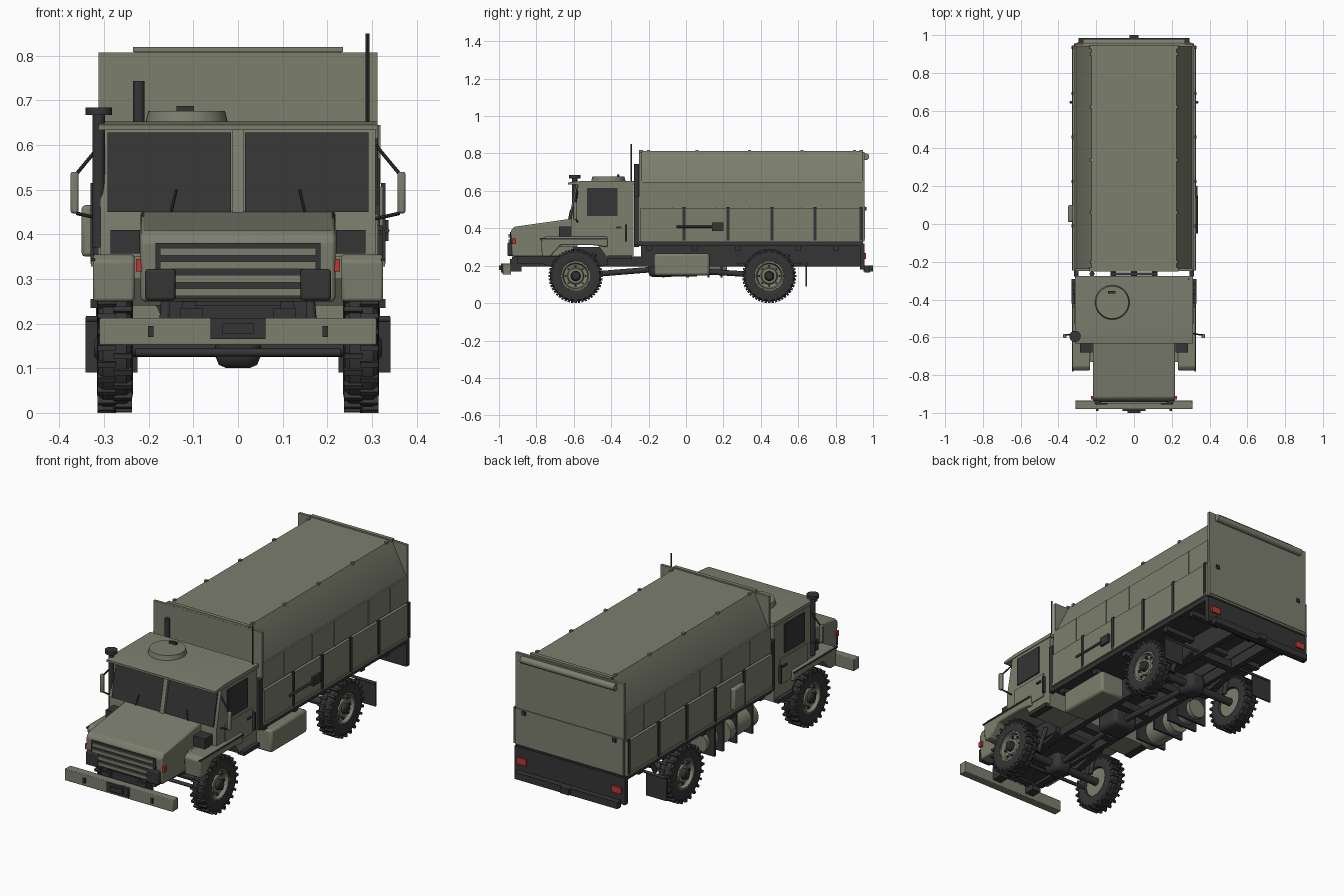
import bpy, bmesh, math
from mathutils import Vector, Matrix

if "Cube" in bpy.data.objects:
    bpy.data.objects.remove(bpy.data.objects["Cube"])


def material(name, rgb):
    m = bpy.data.materials.new(name)
    m.diffuse_color = (*rgb, 1)
    m.use_nodes = True
    m.node_tree.nodes["Principled BSDF"].inputs["Base Color"].default_value = m.diffuse_color
    return m


OLIVE = material("olive", (0.20, 0.21, 0.155))
DARK = material("dark", (0.035, 0.035, 0.035))
RED = material("red", (0.5, 0.04, 0.03))


def finish(name, bm, mat, mirror=False, bevel=0):
    bmesh.ops.recalc_face_normals(bm, faces=bm.faces[:])
    me = bpy.data.meshes.new(name)
    bm.to_mesh(me)
    bm.free()
    ob = bpy.data.objects.new(name, me)
    bpy.context.collection.objects.link(ob)
    me.materials.append(mat)
    if bevel:
        b = ob.modifiers.new("bevel", 'BEVEL')
        b.width, b.segments = bevel, 2
    if mirror:
        ob.modifiers.new("mirror", 'MIRROR').use_mirror_merge = False
    return ob


def add_box(bm, x, y, z, rot=Matrix()):
    c = Vector([(a + b) / 2 for a, b in (x, y, z)])
    s = [abs(b - a) for a, b in (x, y, z)]
    bmesh.ops.create_cube(bm, size=1, matrix=rot @ Matrix.Translation(c) @ Matrix.Diagonal((*s, 1)))


def box(name, x, y, z, mat=OLIVE, mirror=False, bevel=0):
    bm = bmesh.new()
    add_box(bm, x, y, z)
    return finish(name, bm, mat, mirror, bevel)


def prism(name, pts, axis, a, b, mat=OLIVE, mirror=False, bevel=0):
    """Extrude a profile: yz points along x, or xz points along y."""
    bm = bmesh.new()
    co = (lambda p, t: (t, p[0], p[1])) if axis == 'x' else (lambda p, t: (p[0], t, p[1]))
    f = bm.faces.new([bm.verts.new(co(p, a)) for p in pts])
    g = bmesh.ops.extrude_face_region(bm, geom=[f])
    d = (b - a, 0, 0) if axis == 'x' else (0, b - a, 0)
    bmesh.ops.translate(bm, vec=d, verts=[v for v in g['geom'] if isinstance(v, bmesh.types.BMVert)])
    return finish(name, bm, mat, mirror, bevel)


def rod(name, path, r, mat=DARK, mirror=False, segs=16, r2=None):
    """Straight cylinders joining the points of a path."""
    bm = bmesh.new()
    for p, q in zip(path, path[1:]):
        p, q = Vector(p), Vector(q)
        m = Matrix.Translation((p + q) / 2) @ (q - p).to_track_quat('Z', 'Y').to_matrix().to_4x4()
        bmesh.ops.create_cone(bm, cap_ends=True, segments=segs, radius1=r,
                              radius2=r if r2 is None else r2, depth=(q - p).length, matrix=m)
    return finish(name, bm, mat, mirror)


def lathe(name, prof, c, mat, segs=40):
    """Spin (x, radius) points about an x axis through c, mirrored."""
    bm = bmesh.new()
    vs = [bm.verts.new((x, c[0], c[1] + r)) for x, r in prof]
    es = [bm.edges.new(e) for e in zip(vs, vs[1:])]
    bmesh.ops.spin(bm, geom=vs + es, cent=(0, *c), axis=(1, 0, 0), angle=2 * math.pi, steps=segs)
    bmesh.ops.remove_doubles(bm, verts=bm.verts[:], dist=1e-5)
    return finish(name, bm, mat, True)


# Wheels, tread lugs, hubs and axles
for tag, wy in (("front", -0.59), ("rear", 0.445)):
    c = (wy, 0.145)
    lathe(tag + "_tire", [(.24, .078), (.235, .1), (.24, .128), (.25, .137), (.302, .137),
                          (.312, .128), (.316, .1), (.311, .078), (.29, .074), (.25, .074), (.24, .078)], c, DARK)
    lathe(tag + "_rim", [(.25, 0), (.25, .076), (.309, .078), (.309, .07), (.29, .064),
                         (.286, .045), (.298, .04), (.3, .03), (.3, 0)], c, OLIVE)
    lathe(tag + "_hub", [(.298, .027), (.316, .025), (.322, .018), (.322, 0)], c, DARK, 16)
    bm = bmesh.new()
    for i in range(48):
        rot = Matrix.Translation((0, *c)) @ Matrix.Rotation(2 * math.pi * i / 48, 4, 'X')
        add_box(bm, (.237, .279) if i % 2 else (.273, .315), (-.006, .006), (.118, .145), rot)
    finish(tag + "_tread_lugs", bm, DARK, True)
    bm = bmesh.new()
    for i in range(8):
        rot = Matrix.Translation((0, *c)) @ Matrix.Rotation(math.pi * i / 4, 4, 'X')
        add_box(bm, (.284, .297), (-.005, .005), (.049, .059), rot)
    finish(tag + "_wheel_nuts", bm, DARK, True)
    rod(tag + "_axle", [(-.25, *c), (.25, *c)], .02)
    box(tag + "_differential", (-.05, .05), (wy - .055, wy + .055), (.1, .2), DARK, bevel=.025)
    prism(tag + "_leaf_spring", [(wy - .17, .205), (wy, .165), (wy + .17, .205), (wy + .17, .217),
                                 (wy, .19), (wy - .17, .217)], 'x', .115, .15, DARK, True)
    rod(tag + "_shock_absorber", [(.17, wy + .05, .14), (.16, wy + .1, .26)], .012, DARK, True)

# Chassis
box("chassis_rail", (.095, .125), (-.93, .95), (.195, .25), DARK, True)
box("body_subframe", (.09, .125), (-.24, .94), (.25, .31), DARK, True)
for y in (-.9, -.3, -.02, .25, .62, .92):
    box("chassis_crossmember", (-.1, .1), (y - .02, y + .02), (.2, .24), DARK)
for y in (-.2, .05, .28, .6, .8):
    box("floor_bearer", (-.3, .3), (y - .015, y + .015), (.28, .315), DARK)
box("engine_block", (-.155, .155), (-.9, -.42), (.21, .3), DARK)
box("transfer_case", (-.07, .07), (-.2, -.06), (.14, .24), DARK, bevel=.02)
rod("rear_driveshaft", [(0, -.08, .18), (0, .4, .15)], .015)
rod("front_driveshaft", [(0, -.18, .18), (0, -.55, .15)], .015)
rod("steering_rod", [(-.23, -.66, .135), (.23, -.66, .135)], .009)
box("side_locker", (.17, .312), (-.17, .125), (.148, .265), bevel=.012)
rod("fuel_tank", [(-.235, -.17, .205), (-.235, .06, .205)], .063, OLIVE, segs=28)
rod("air_tank", [(-.225, .09, .2), (-.225, .22, .2)], .05, OLIVE, segs=24)
for y in (-.12, .01, .12, .19):
    box("tank_bracket", (-.3, -.12), (y - .006, y + .006), (.137, .29), DARK)
box("mud_flap", (.225, .342), (.64, .648), (.09, .215), DARK, True)
rod("mud_flap_bar", [(.1, .645, .21), (.34, .645, .21)], .007, DARK, True)

# Cargo body: floor, boards, canopy, end walls
box("cargo_floor", (-.318, .318), (-.25, .945), (.305, .333), DARK)
prism("canopy", [(-.308, .33), (-.308, .645), (-.225, .812), (.225, .812), (.308, .645), (.308, .33)],
      'y', -.24, .945)
for tag, y in (("front", -.25), ("rear", .94)):
    box(tag + "_end_wall", (-.312, .312), (y, y + .014), (.33, .807))
box("lower_sideboard", (.305, .325), (-.245, .945), (.34, .507), OLIVE, True)
box("upper_sideboard", (.3, .316), (-.245, .945), (.512, .645), OLIVE, True)
box("sideboard_rail", (.305, .329), (-.245, .945), (.328, .342), OLIVE, True)
for y in (-.01, .225, .46, .69, .935):
    box("sideboard_post", (.32, .33), (y - .008, y + .008), (.335, .515), DARK, True)
for y in (-.07, .16, .34, .62, .8):
    box("upper_board_seam", (.312, .319), (y - .002, y + .002), (.512, .645), OLIVE, True)
for y in (-.2, .06, .34, .62, .9):
    box("roof_clip", (.218, .232), (y - .008, y + .008), (.806, .818), OLIVE, True)
for y in (-.243, .935):
    box("roof_end_strip", (-.235, .235), (y - .008, y + .012), (.808, .819))
rod("rolled_rear_curtain", [(-.27, .962, .783), (.27, .962, .783)], .018, OLIVE)
box("tailgate", (-.31, .31), (.95, .958), (.34, .52))
box("tailgate_latch", (.25, .27), (.955, .964), (.495, .515), DARK, True)
box("rear_valance", (-.318, .318), (.93, .955), (.18, .32), DARK)
box("tail_light", (.245, .3), (.953, .963), (.235, .268), RED, True)
box("rear_bumper", (-.295, .295), (.955, .985), (.165, .2), DARK)
box("tow_hitch", (-.025, .025), (.95, 1.0), (.17, .2), DARK)
box("jerry_can", (-.35, -.322), (.01, .1), (.35, .465), bevel=.008)
rod("shovel_shaft", [(.333, -.05, .408), (.333, .15, .408)], .006)
box("shovel_blade", (.325, .337), (.14, .2), (.385, .432), DARK)

# Cab
prism("cab_shell", [(-.615, .31), (-.615, .445), (-.575, .64), (-.282, .64), (-.282, .24),
                    (-.42, .24), (-.47, .31)], 'x', -.308, .308)
prism("cab_roof", [(-.632, .634), (-.632, .645), (-.56, .653), (-.275, .653), (-.275, .634)], 'x', -.312, .312)
prism("windshield_glass", [(-.621, .45), (-.583, .628), (-.57, .628), (-.6, .45)], 'x', .016, .292, DARK, True)
prism("windshield_divider", [(-.628, .445), (-.588, .635), (-.57, .635), (-.6, .445)], 'x', -.012, .012)
box("door", (.3, .313), (-.55, -.33), (.315, .445), OLIVE, True)
box("door_window", (.3, .314), (-.53, -.365), (.465, .615), DARK, True)
box("door_handle", (.31, .32), (-.375, -.345), (.4, .41), DARK, True)
box("door_hinge", (.31, .325), (-.325, -.315), (.33, .42), DARK, True)
box("cab_step", (.29, .33), (-.42, -.29), (.235, .255), DARK, True)
box("rear_cab_rack", (-.12, .12), (-.272, -.256), (.3, .57), DARK)
box("rear_cab_post", (.295, .318), (-.278, -.25), (.31, .57), DARK, True)
rod("roof_hatch", [(-.115, -.415, .65), (-.115, -.415, .676)], .092, OLIVE, segs=40, r2=.086)
box("hatch_handle", (-.138, -.098), (-.368, -.355), (.674, .687), DARK)
rod("exhaust_stack", [(-.222, -.264, .3), (-.222, -.264, .743)], .013)
rod("intake_snorkel", [(-.312, -.595, .37), (-.312, -.595, .67)], .014)
rod("snorkel_cap", [(-.312, -.595, .667), (-.312, -.595, .684)], .03, segs=24)
rod("antenna", [(.29, -.292, .6), (.29, -.292, .85)], .004, segs=8)
rod("mirror_arm", [(.308, -.58, .6), (.362, -.588, .535), (.362, -.588, .447), (.308, -.58, .435)],
    .004, DARK, True, 8)
box("side_mirror", (.357, .375), (-.603, -.582), (.447, .54), OLIVE, True, .005)
rod("windshield_wiper", [(.15, -.627, .45), (.138, -.617, .5)], .003, DARK, True, 6)

# Hood, grille and fenders
prism("hood", [(-.93, .25), (-.938, .385), (-.92, .408), (-.6, .453), (-.6, .25)], 'x', -.218, .218, bevel=.008)
box("grille_recess", (-.185, .185), (-.942, -.92), (.255, .38), DARK)
for i in range(4):
    z = .262 + i * .03
    box("grille_slat", (-.175, .175), (-.949, -.935), (z, z + .017))
box("headlight_housing", (.14, .208), (-.955, -.92), (.252, .322), DARK, True, .006)
box("marker_light", (.212, .228), (-.93, -.91), (.317, .345), RED, True)
prism("front_fender", [(-.77, .25), (-.775, .34), (-.755, .355), (-.42, .355), (-.42, .3), (-.5, .31),
                       (-.67, .31), (-.725, .25)], 'x', .232, .325, OLIVE, True, .006)
box("fender_inner", (.2, .24), (-.73, -.58), (.3, .35), OLIVE, True)
box("fender_trim", (.32, .328), (-.78, -.42), (.34, .347), DARK, True)
box("fender_box", (.22, .285), (-.68, -.61), (.357, .41), DARK, True)

# Front bumper
box("front_bumper", (-.31, .31), (-.98, -.935), (.152, .212), bevel=.003)
box("winch_plate", (-.062, .062), (-.99, -.97), (.165, .212), DARK)
box("winch_fairlead", (-.035, .035), (-1.0, -.98), (.177, .2), DARK)
box("bumper_shackle", (.189, .201), (-.99, -.97), (.17, .195), DARK, True)
box("bumper_bracket", (.08, .13), (-.94, -.88), (.17, .235), DARK, True)

# Smooth shading with sharp edges kept
for ob in bpy.data.objects:
    ob.select_set(True)
    bpy.context.view_layer.objects.active = ob
bpy.ops.object.shade_smooth_by_angle(angle=math.radians(30))
